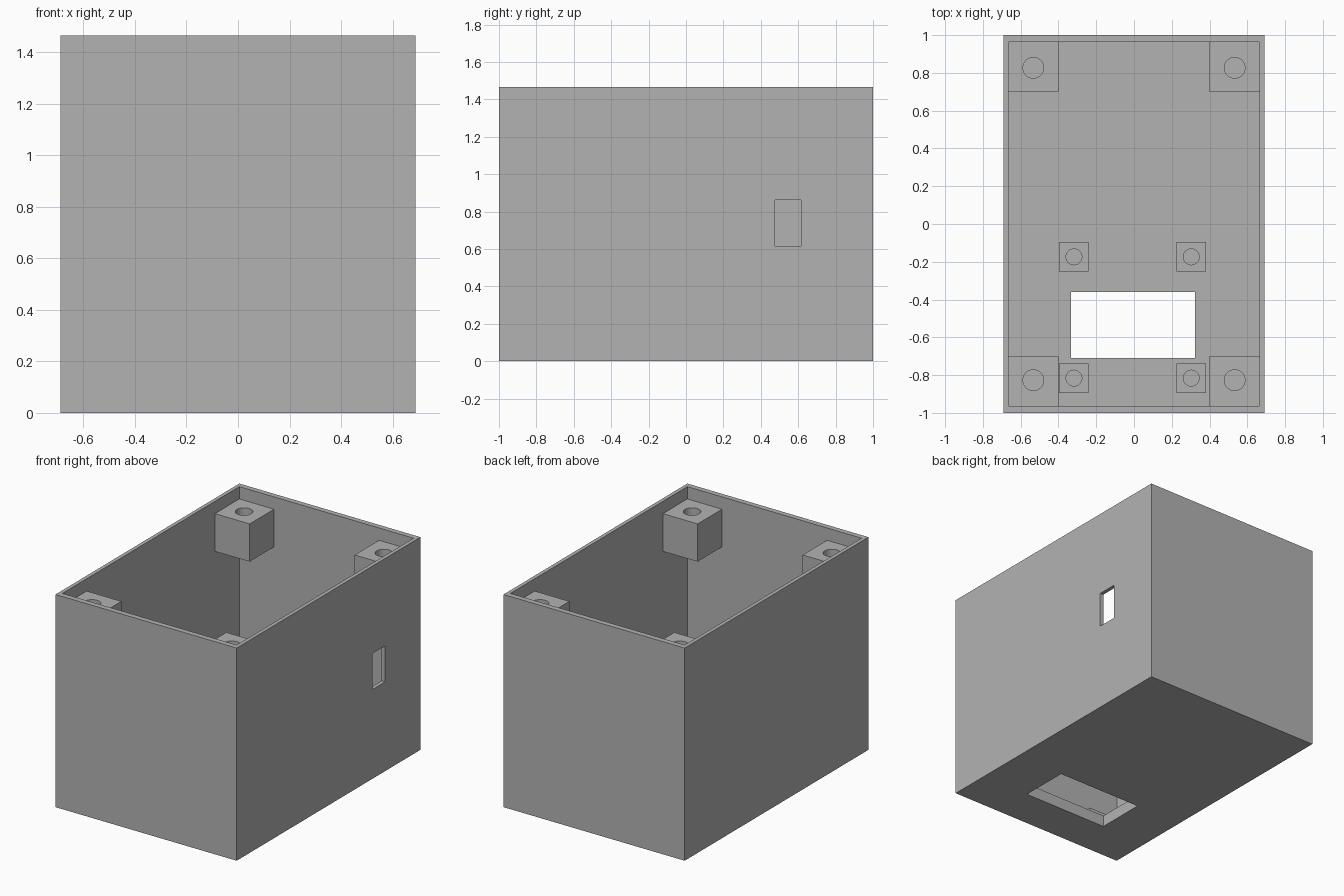
import bpy

if "Cube" in bpy.data.objects:
    bpy.data.objects.remove(bpy.data.objects["Cube"], do_unlink=True)

grey = bpy.data.materials.new("plain grey")
grey.use_nodes = True
colour = (0.45, 0.45, 0.45, 1)
grey.diffuse_color = colour
grey.node_tree.nodes["Principled BSDF"].inputs["Base Color"].default_value = colour


def box(name, low, high):
    """Box between two opposite corners."""
    bpy.ops.mesh.primitive_cube_add(size=1, location=[(a + b) / 2 for a, b in zip(low, high)])
    obj = bpy.context.object
    obj.name = name
    obj.scale = [b - a for a, b in zip(low, high)]
    bpy.ops.object.transform_apply(location=False, rotation=False, scale=True)
    obj.data.materials.append(grey)
    return obj


def drill(name, x, y, radius, bottom, top):
    """Upright cylinder used to cut a screw hole."""
    bpy.ops.mesh.primitive_cylinder_add(vertices=40, radius=radius, depth=top - bottom,
                                        location=(x, y, (top + bottom) / 2))
    obj = bpy.context.object
    obj.name = name
    obj.data.materials.append(grey)
    return obj


def cut(target, cutter):
    """Subtract the cutter from the target and discard it."""
    cutter.hide_render = True
    mod = target.modifiers.new("cut", 'BOOLEAN')
    mod.operation = 'DIFFERENCE'
    mod.solver = 'EXACT'
    mod.object = cutter
    bpy.ops.object.select_all(action='DESELECT')
    bpy.context.view_layer.objects.active = target
    target.select_set(True)
    bpy.ops.object.modifier_apply(modifier=mod.name)
    bpy.data.objects.remove(cutter, do_unlink=True)


# Main dimensions
HX, HY, HEIGHT = 0.69, 1.0, 1.465
IX, IY, FLOOR = 0.664, 0.963, 0.08
SINK = 0.012

# Open-topped case with a floor window and a slot in the left wall
case = box("case", (-HX, -HY, 0), (HX, HY, HEIGHT))
cut(case, box("cavity", (-IX, -IY, FLOOR), (IX, IY, HEIGHT + 0.2)))
cut(case, box("floor_window_cutter", (-0.333, -0.71, -0.1), (0.322, -0.361, 0.1)))
cut(case, box("side_slot_cutter", (0.6, 0.477, 0.615), (0.8, 0.616, 0.863)))

# Lid screw blocks held by the walls in the four corners
for side, sx in (("right", -1), ("left", 1)):
    for end, sy in (("front", -1), ("back", 1)):
        xs = sorted((sx * 0.4, sx * (IX + SINK)))
        ys = sorted((sy * 0.698, sy * (IY + SINK)))
        block = box(f"corner_block_{end}_{side}", (xs[0], ys[0], 1.12), (xs[1], ys[1], 1.38))
        cut(block, drill("block_drill", sx * 0.533, sy * 0.827, 0.055, 1.18, 1.5))
        bpy.ops.object.shade_smooth_by_angle()

# Low standoffs around the floor window
for side, x in (("right", -0.318), ("left", 0.303)):
    for end, y in (("front", -0.816), ("back", -0.174)):
        r = 0.078
        standoff = box(f"standoff_{end}_{side}", (x - r, y - r, FLOOR - SINK), (x + r, y + r, 0.12))
        cut(standoff, drill("standoff_drill", x, y, 0.042, FLOOR, 0.3))
        bpy.ops.object.shade_smooth_by_angle()
